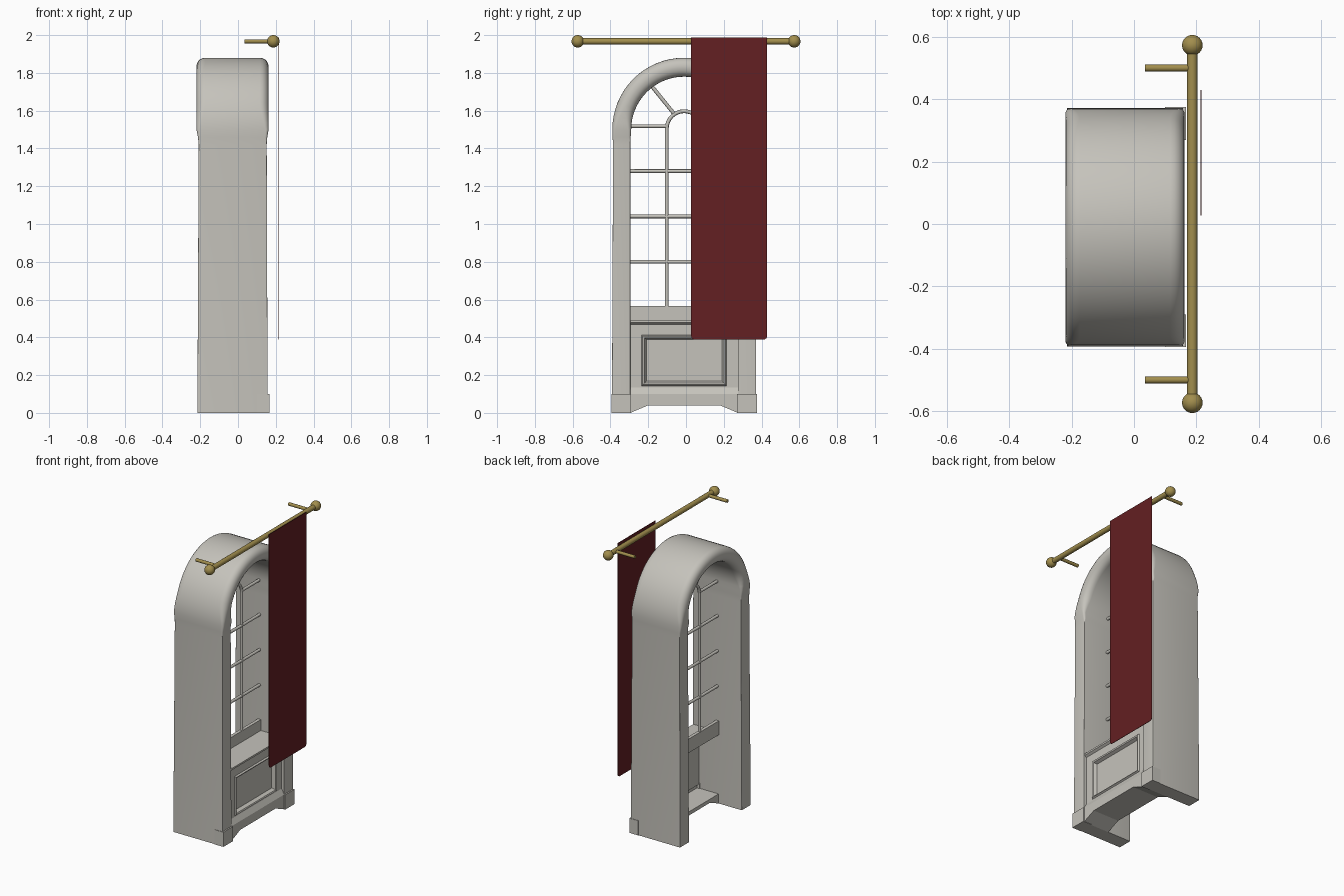
import bpy, bmesh, math
from math import sin, cos, pi

if "Cube" in bpy.data.objects:
    bpy.data.objects.remove(bpy.data.objects["Cube"])

CY = -0.01          # middle of the niche in y
SPRING = 1.50       # height of the arch centre


def material(name, rgb):
    m = bpy.data.materials.new(name)
    m.diffuse_color = (*rgb, 1)
    m.use_nodes = True
    m.node_tree.nodes["Principled BSDF"].inputs["Base Color"].default_value = m.diffuse_color
    return m


STONE = material("warm_grey", (0.56, 0.545, 0.50))
BRASS = material("brass", (0.36, 0.27, 0.075))
CLOTH = material("dark_red", (0.125, 0.014, 0.016))


def mesh_object(name, bm, mat, angle=None):
    bmesh.ops.recalc_face_normals(bm, faces=bm.faces)
    me = bpy.data.meshes.new(name)
    bm.to_mesh(me)
    bm.free()
    ob = bpy.data.objects.new(name, me)
    bpy.context.collection.objects.link(ob)
    me.materials.append(mat)
    if angle:
        bpy.ops.object.select_all(action='DESELECT')
        ob.select_set(True)
        bpy.context.view_layer.objects.active = ob
        bpy.ops.object.shade_smooth_by_angle(angle=math.radians(angle))
    return ob


def loft(bm, rings):
    """Skin a list of equal-length closed rings of points and return the vertex rings."""
    vr = [[bm.verts.new(p) for p in r] for r in rings]
    for a, b in zip(vr, vr[1:]):
        n = len(a)
        for i in range(n):
            bm.faces.new((a[i], a[(i + 1) % n], b[(i + 1) % n], b[i]))
    return vr


def box(name, x, y, z, mat=STONE):
    bm = bmesh.new()
    vr = loft(bm, [[(a, b, c) for a, b in ((x[0], y[0]), (x[1], y[0]), (x[1], y[1]), (x[0], y[1]))] for c in z])
    bm.faces.new(vr[0])
    bm.faces.new(vr[1])
    return mesh_object(name, bm, mat)


def extrude_y(name, profile, y0, y1):
    bm = bmesh.new()
    vr = loft(bm, [[(x, y, z) for x, z in profile] for y in (y0, y1)])
    bm.faces.new(vr[0])
    bm.faces.new(vr[1])
    return mesh_object(name, bm, STONE)


def tube(name, points, radius, mat, sides=8):
    """Round bar following a path, joined with mitred rings."""
    cu = bpy.data.curves.new(name, 'CURVE')
    cu.dimensions = '3D'
    cu.bevel_depth = radius
    cu.bevel_resolution = max(0, sides // 2 - 2)
    cu.use_fill_caps = True
    sp = cu.splines.new('POLY')
    sp.points.add(len(points) - 1)
    for p, co in zip(sp.points, points):
        p.co = (*co, 1)
    cu.materials.append(mat)
    ob = bpy.data.objects.new(name, cu)
    bpy.context.collection.objects.link(ob)
    return ob


# Arched surround: one rounded section swept up, over and down
def section(x0, x1, r0, r1, rad, angle, z=None):
    pts = []
    corners = ((x1 - rad, r1 - rad, 0), (x0 + rad, r1 - rad, 1), (x0 + rad, r0 + rad, 2), (x1 - rad, r0 + rad, 3))
    for cx, cr, q in corners:
        for k in range(6):
            t = (q + k / 5) * pi / 2
            x, r = cx + rad * cos(t), cr + rad * sin(t)
            if z is None:
                pts.append((x, CY - r * cos(angle), SPRING + r * sin(angle)))
            else:
                pts.append((x, CY - r * cos(angle), z))
    return pts


def leg(angle):
    return [section(-0.215, 0.157, 0.285, 0.382, 0.001, angle, 0.0),
            section(-0.208, 0.152, 0.285, 0.376, 0.001, angle, 1.42),
            section(-0.212, 0.155, 0.283, 0.379, 0.012, angle, 1.46)]


rings = leg(0)
N = 32
for i in range(N + 1):
    a = pi * i / N
    ramp = min(1, 0.35 + min(a, pi - a) / math.radians(30))
    rings.append(section(-0.22, 0.162, 0.28, 0.38, 0.046 * ramp, a))
rings += leg(pi)[::-1]
bm = bmesh.new()
vr = loft(bm, rings)
bm.faces.new(vr[0])
bm.faces.new(vr[-1])
mesh_object("arched_surround", bm, STONE, 35)

# Plinth blocks at the feet
for s, n in ((-1, "left"), (1, "right")):
    ys = sorted((CY + s * 0.28, CY + s * 0.385))
    box("plinth_block_" + n, (0.10, 0.166), ys, (0, 0.10))

# Skirting rail with a raised middle underneath, and a sloped top
bm = bmesh.new()
low = [(-0.285, 0.0), (-0.19, 0.04), (0.19, 0.04), (0.285, 0.0)]
rings = []
for y, z in low:
    rings.append([(-0.04, CY + y, z), (0.157, CY + y, z), (0.157, CY + y, 0.10),
                  (0.137, CY + y, 0.135), (0.12, CY + y, 0.135), (0.12, CY + y, 0.065), (-0.04, CY + y, 0.065)])
vr = loft(bm, rings)
bm.faces.new(vr[0])
bm.faces.new(vr[-1])
mesh_object("skirting_rail", bm, STONE)

# Front panel with a moulded frame and sunken field
bm = bmesh.new()
steps = [(0.285, 0.09, 0.48, 0.11), (0.285, 0.09, 0.48, 0.137), (0.225, 0.143, 0.412, 0.137),
         (0.219, 0.149, 0.406, 0.147), (0.21, 0.157, 0.397, 0.143), (0.2, 0.168, 0.388, 0.122)]
vr = loft(bm, [[(x, CY - h, a), (x, CY + h, a), (x, CY + h, b), (x, CY - h, b)] for h, a, b, x in steps])
bm.faces.new(vr[0])
bm.faces.new(vr[-1])
mesh_object("front_panel", bm, STONE)

# Seat board with an undercut nose, and the window upstand
extrude_y("seat_board", [(-0.04, 0.468), (0.137, 0.468), (0.152, 0.478), (0.152, 0.49), (-0.04, 0.49)],
          CY - 0.285, CY + 0.285)
box("window_upstand", (-0.042, -0.02), (CY - 0.287, CY + 0.287), (0.47, 0.565))

# Window glazing bars
WX, BR = -0.03, 0.01
for i, z in enumerate((0.80, 1.04, 1.28)):
    tube(f"cross_bar_{i}", [(WX, CY - 0.29, z), (WX, CY + 0.29, z)], BR, STONE)
path = [(WX, CY - 0.092, 0.56)]
path += [(WX, CY - 0.092 * cos(pi * k / 16), 1.505 + 0.092 * sin(pi * k / 16)) for k in range(17)]
path.append((WX, CY + 0.092, 0.56))
tube("arched_bar", path, BR, STONE)
for i, deg in enumerate((0, 51, 129, 180)):
    a = math.radians(deg)
    tube(f"radial_bar_{i}", [(WX, CY - r * cos(a), 1.518 + r * sin(a)) for r in (0.088, 0.29)], BR, STONE)

# Curtain rod, finials and wall brackets
RX, RZ = 0.187, 1.967
tube("curtain_rod", [(RX, -0.575, RZ), (RX, 0.575, RZ)], 0.017, BRASS, 16)
for s, n in ((-1, "left"), (1, "right")):
    tube("rod_bracket_" + n, [(0.035, s * 0.5, RZ), (RX, s * 0.5, RZ)], 0.011, BRASS, 12)
    bm = bmesh.new()
    bmesh.ops.create_uvsphere(bm, u_segments=24, v_segments=14, radius=0.033)
    bmesh.ops.translate(bm, verts=bm.verts, vec=(RX, s * 0.573, RZ))
    mesh_object("rod_finial_" + n, bm, BRASS, 40)

# Hanging curtain: a thin sheet with rounded lower corners
bm = bmesh.new()
outline = [(0.43, 1.987), (0.027, 1.987)]
for cy, t0 in ((0.047, pi), (0.41, 1.5 * pi)):
    outline += [(cy + 0.02 * cos(t0 + k * pi / 8), 0.408 + 0.02 * sin(t0 + k * pi / 8)) for k in range(5)]
vr = loft(bm, [[(x, y, z) for y, z in outline] for x in (0.2135, 0.2165)])
bm.faces.new(vr[0])
bm.faces.new(vr[1])
mesh_object("curtain", bm, CLOTH)
